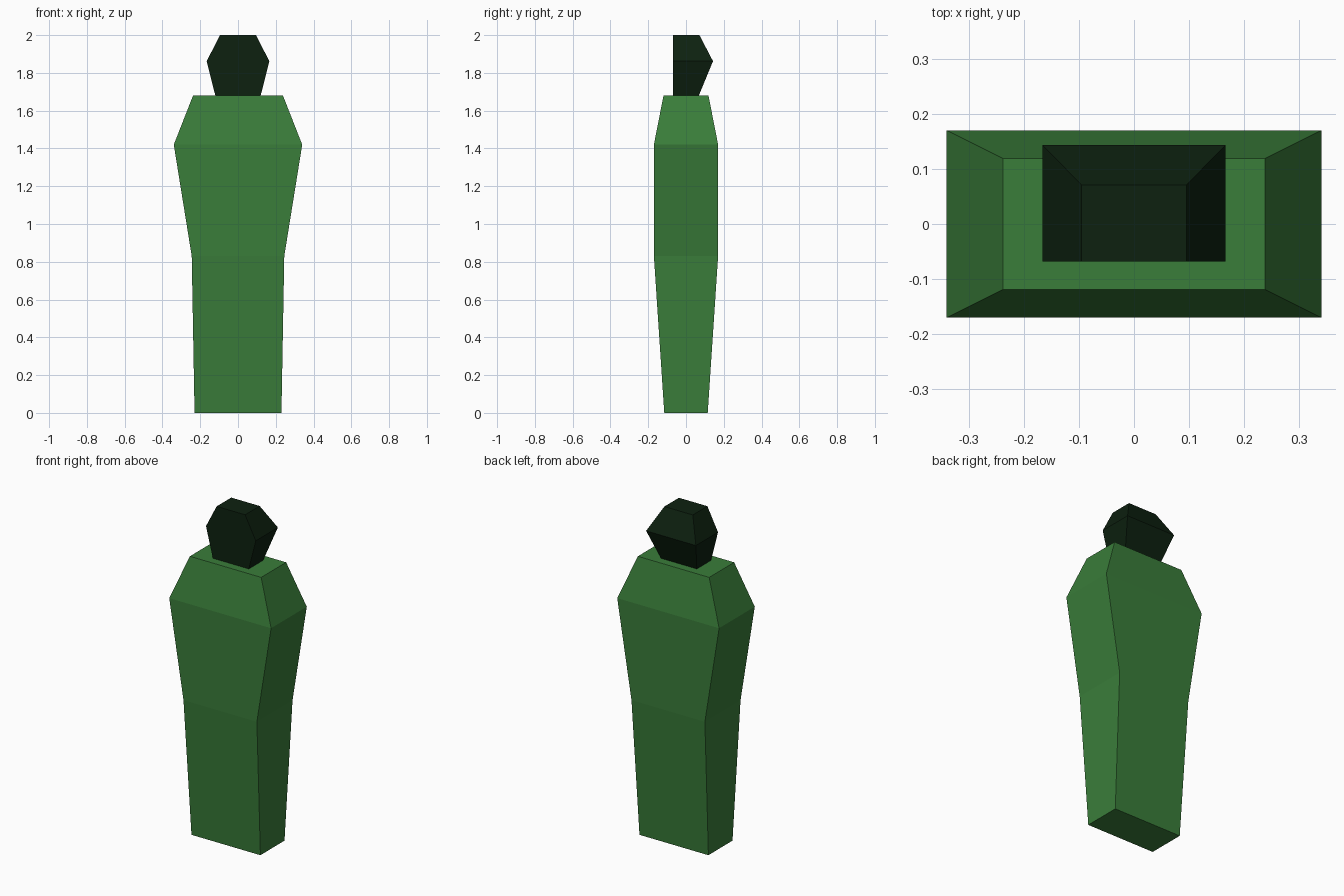
import bpy
import bmesh

cube = bpy.data.objects.get("Cube")
if cube:
    bpy.data.objects.remove(cube, do_unlink=True)


def material(name, color):
    mat = bpy.data.materials.new(name)
    mat.use_nodes = True
    mat.diffuse_color = color
    bsdf = mat.node_tree.nodes["Principled BSDF"]
    bsdf.inputs["Base Color"].default_value = color
    bsdf.inputs["Roughness"].default_value = 0.9
    return mat


def loft(name, sections, mat):
    """Skin rectangular sections given as (z, half width, front y, back y)."""
    bm = bmesh.new()
    rings = []
    for z, w, front, back in sections:
        corners = [(-w, front), (w, front), (w, back), (-w, back)]
        rings.append([bm.verts.new((x, y, z)) for x, y in corners])
    for low, high in zip(rings, rings[1:]):
        for i in range(4):
            j = (i + 1) % 4
            bm.faces.new((low[i], low[j], high[j], high[i]))
    bm.faces.new(rings[0][::-1])
    bm.faces.new(rings[-1])
    mesh = bpy.data.meshes.new(name)
    bm.to_mesh(mesh)
    bm.free()
    mesh.materials.append(mat)
    obj = bpy.data.objects.new(name, mesh)
    bpy.context.collection.objects.link(obj)
    return obj


green = material("leaf green", (0.042, 0.205, 0.042, 1))
dark_green = material("very dark green", (0.004, 0.015, 0.005, 1))

# Body: narrow foot, waist, wide shoulders, sloped collar
loft("body", [
    (0.0, 0.23, -0.115, 0.115),
    (0.83, 0.245, -0.17, 0.17),
    (1.42, 0.34, -0.17, 0.17),
    (1.68, 0.238, -0.119, 0.119),
], green)

# Head: flat front, bulging back and sides
loft("head", [
    (1.68, 0.12, -0.068, 0.068),
    (1.862, 0.166, -0.068, 0.143),
    (2.0, 0.095, -0.068, 0.071),
], dark_green)
